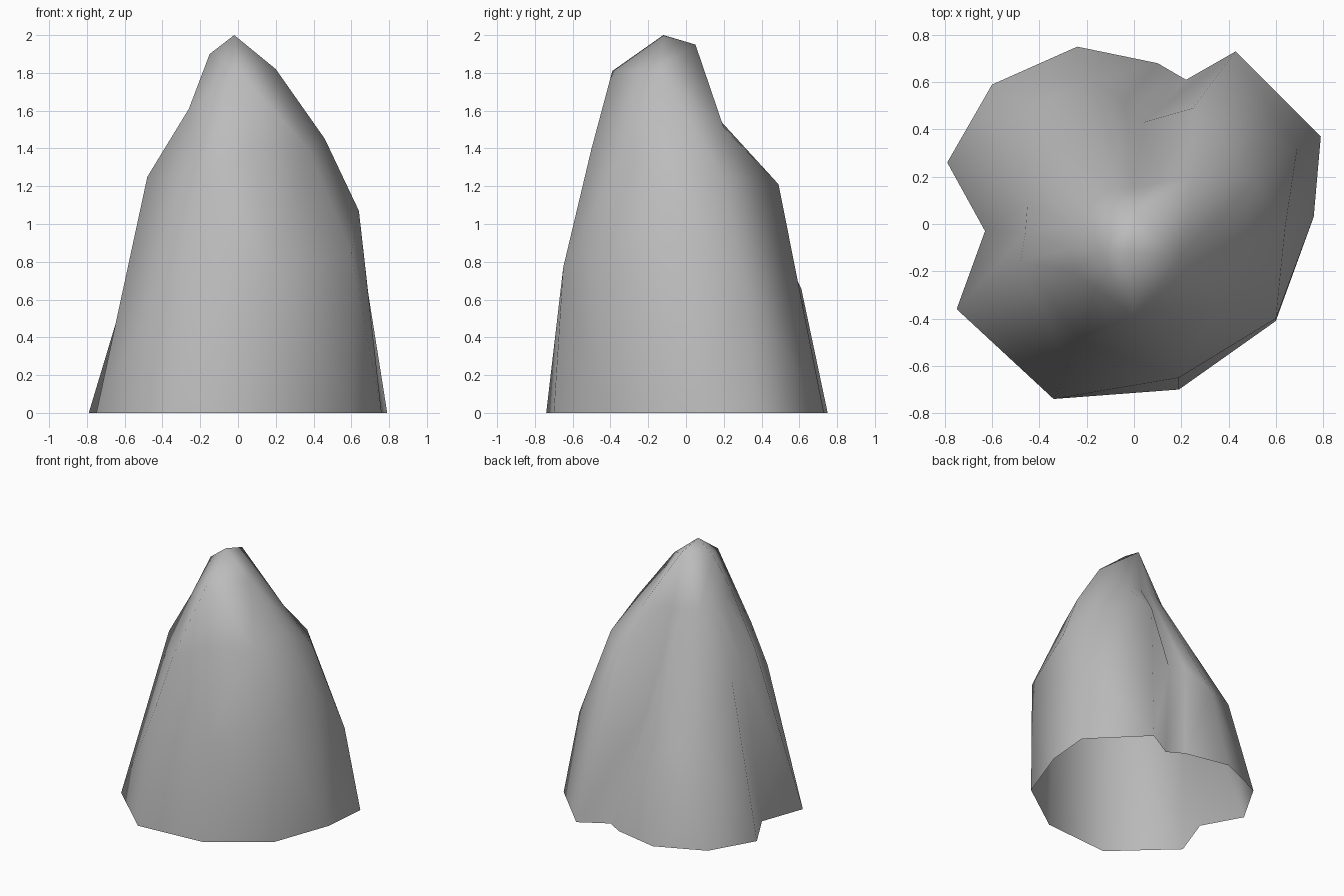
import bpy, bmesh, math

cube = bpy.data.objects.get("Cube")
if cube:
    bpy.data.objects.remove(cube, do_unlink=True)

# Stone material
stone = bpy.data.materials.new("grey_stone")
stone.use_nodes = True
grey = (0.5, 0.5, 0.5, 1)
stone.diffuse_color = grey
stone.node_tree.nodes["Principled BSDF"].inputs["Base Color"].default_value = grey

# Corners of the small crown around the peak
peak = (-.02, -.12, 2)
crown = {"front": (0, -.39, 1.81), "left": (.2, -.14, 1.82),
         "back": (0, .05, 1.95), "right": (-.15, -.12, 1.9)}

# Ribs of the rock, in order around it: foot (x, y), shoulder, upper slope,
# and the crown corner that the rib runs into
ribs = [((-.24, .75), (-.19, .61, .66), (-.08, .15, 1.57), "back"),
        ((-.6, .59), (-.48, .46, .71), (-.18, .09, 1.57), "right"),
        ((-.79, .26), (-.45, .09, 1.13), (-.25, 0, 1.58), "right"),
        ((-.63, -.03), (-.46, -.04, 1.16), (-.26, -.1, 1.6), "right"),
        ((-.75, -.36), (-.48, -.16, 1.25), (-.26, -.2, 1.61), "right"),
        ((-.34, -.74), (-.28, -.6, .9), (-.21, -.5, 1.25), "front"),
        ((.19, -.7), (.19, -.65, .77), (.08, -.5, 1.4), "front"),
        ((.6, -.41), (.6, -.4, .85), (.37, -.33, 1.4), "left"),
        ((.76, .03), (.64, -.01, 1.07), (.46, -.07, 1.45), "left"),
        ((.79, .37), (.69, .32, .63), (.51, .19, 1.26), "left"),
        ((.43, .73), (.25, .49, 1.21), (.25, .2, 1.51), "back"),
        ((.22, .61), (.04, .43, .84), (.08, .17, 1.56), "back"),
        ((.1, .68), (-.04, .51, .82), (0, .16, 1.57), "back")]

bm = bmesh.new()
tip = bm.verts.new(peak)
corners = {name: bm.verts.new(point) for name, point in crown.items()}
columns = [[bm.verts.new((*foot, 0)), bm.verts.new(shoulder),
            bm.verts.new(slope), corners[corner], tip]
           for foot, shoulder, slope, corner in ribs]

# Skin each pair of neighbouring ribs; the underside stays open
for rib, following in zip(columns, columns[1:] + columns[:1]):
    for k in range(len(rib) - 1):
        loop = (rib[k], following[k], following[k + 1], rib[k + 1])
        outline = list(dict.fromkeys(loop))
        if len(outline) > 2:
            bm.faces.new(outline)
bmesh.ops.triangulate(bm, faces=[f for f in bm.faces if len(f.verts) > 3])
bmesh.ops.recalc_face_normals(bm, faces=bm.faces)

mesh = bpy.data.meshes.new("rock")
bm.to_mesh(mesh)
bm.free()
mesh.materials.append(stone)
rock = bpy.data.objects.new("rock", mesh)
bpy.context.collection.objects.link(rock)

# Soft shading over the whole rock
bpy.context.view_layer.objects.active = rock
rock.select_set(True)
bpy.ops.object.shade_smooth_by_angle(angle=math.radians(85))
